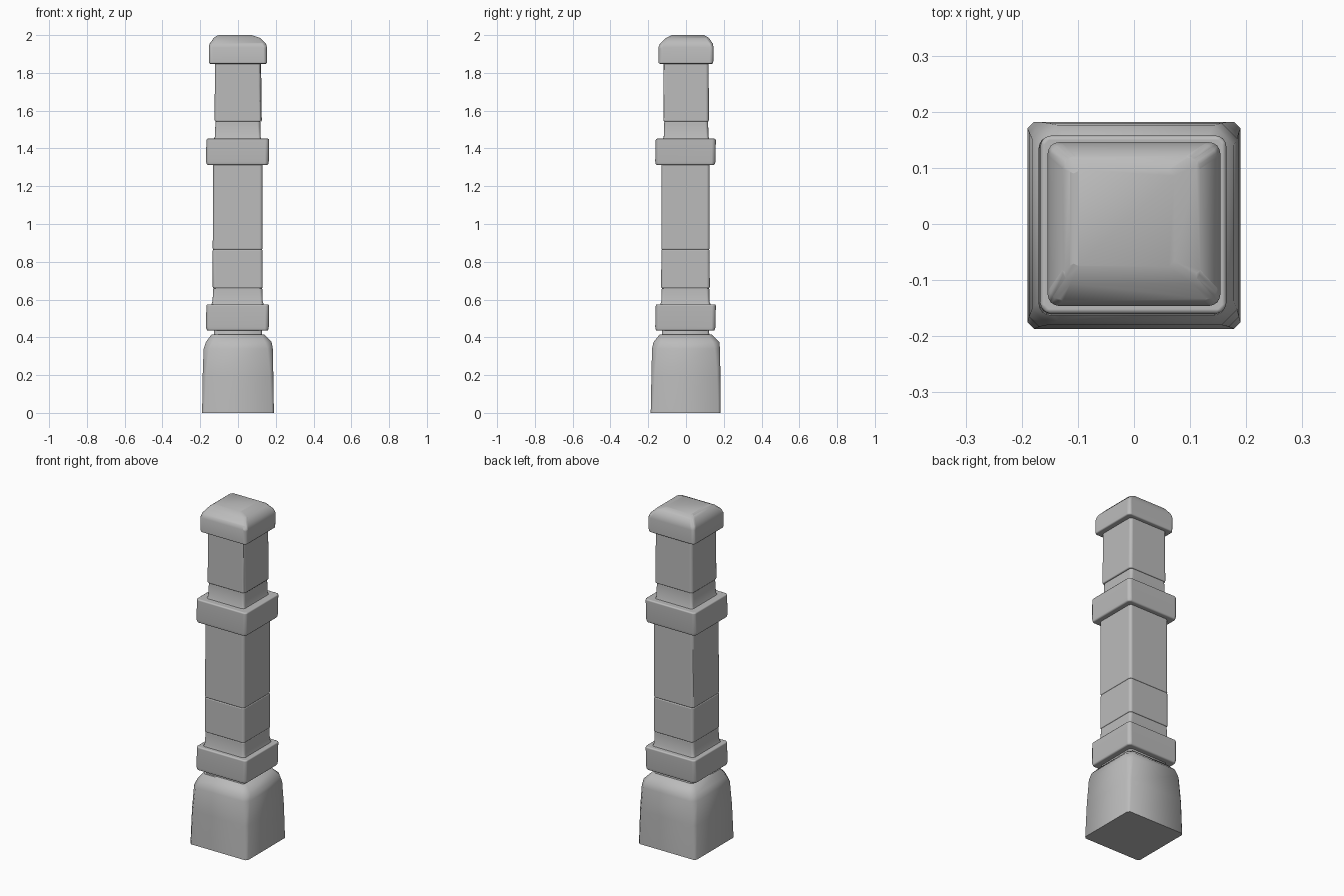
import bpy
import bmesh
import math

if "Cube" in bpy.data.objects:
    bpy.data.objects.remove(bpy.data.objects["Cube"], do_unlink=True)

stone = bpy.data.materials.new("grey stone")
stone.use_nodes = True
GREY = (0.5, 0.5, 0.5, 1)
stone.diffuse_color = GREY
stone.node_tree.nodes["Principled BSDF"].inputs["Base Color"].default_value = GREY


def ring(bm, z, x0, x1, y0, y1, c):
    """Rectangle with its four corners cut by c."""
    points = [(x0 + c, y0), (x1 - c, y0), (x1, y0 + c), (x1, y1 - c),
              (x1 - c, y1), (x0 + c, y1), (x0, y1 - c), (x0, y0 + c)]
    return [bm.verts.new((x, y, z)) for x, y in points]


def block(name, sections, bevel=0.01):
    """Loft a closed stone block through sections (z, x0, x1, y0, y1, corner cut)."""
    bm = bmesh.new()
    rings = [ring(bm, *s) for s in sections]
    for low, high in zip(rings, rings[1:]):
        for i in range(8):
            j = (i + 1) % 8
            bm.faces.new((low[i], low[j], high[j], high[i]))
    bm.faces.new(rings[0][::-1])
    bm.faces.new(rings[-1])
    mesh = bpy.data.meshes.new(name)
    bm.to_mesh(mesh)
    bm.free()
    mesh.materials.append(stone)
    obj = bpy.data.objects.new(name, mesh)
    bpy.context.collection.objects.link(obj)
    if bevel:
        mod = obj.modifiers.new("worn edges", "BEVEL")
        mod.width = bevel
        mod.segments = 2
        mod.limit_method = "ANGLE"
        mod.angle_limit = math.radians(30)
        mod.harden_normals = True
    bpy.ops.object.select_all(action="DESELECT")
    obj.select_set(True)
    bpy.context.view_layer.objects.active = obj
    bpy.ops.object.shade_smooth_by_angle(angle=math.radians(50))
    return obj


# Heavy foot with sloping shoulders
block("base_block", [
    (0, -.19, .19, -.187, .182, .012),
    (.2, -.187, .187, -.183, .182, .018),
    (.34, -.182, .184, -.18, .18, .028),
    (.375, -.17, .178, -.172, .176, .035),
    (.415, -.14, .14, -.14, .135, .02)], 0)
block("base_neck", [
    (.40, -.13, .13, -.13, .125, .012),
    (.45, -.125, .125, -.125, .12, .012)], 0)

# Two projecting bands
for name, z in (("lower_band", .435), ("upper_band", 1.312)):
    block(name, [
        (z, -.165, .16, -.16, .152, .012),
        (z + .02, -.17, .163, -.163, .156, .012),
        (z + .14, -.167, .165, -.16, .158, .012)], .014)

# Flared collars above each band
block("lower_collar", [
    (.56, -.145, .14, -.14, .135, .012),
    (.59, -.135, .131, -.131, .124, .01),
    (.662, -.131, .129, -.129, .123, .01)], .008)
block("upper_collar", [
    (1.435, -.135, .13, -.13, .13, .012),
    (1.46, -.123, .12, -.118, .119, .01),
    (1.545, -.119, .118, -.115, .117, .01)], .008)

# Plain shaft stones
block("lower_shaft", [
    (.659, -.134, .131, -.132, .126, .01),
    (.866, -.134, .13, -.13, .125, .01)])
block("middle_shaft", [
    (.864, -.134, .13, -.131, .125, .01),
    (1.32, -.131, .13, -.13, .125, .01)])
block("upper_shaft", [
    (1.542, -.124, .126, -.12, .121, .01),
    (1.86, -.122, .122, -.12, .12, .01)])

# Domed cap stone
block("cap_stone", [
    (1.848, -.154, .154, -.146, .144, .012),
    (1.935, -.154, .154, -.146, .146, .012),
    (1.955, -.15, .148, -.138, .142, .015),
    (1.985, -.128, .118, -.106, .122, .015),
    (2, -.108, .072, -.076, .096, .01)], .008)
